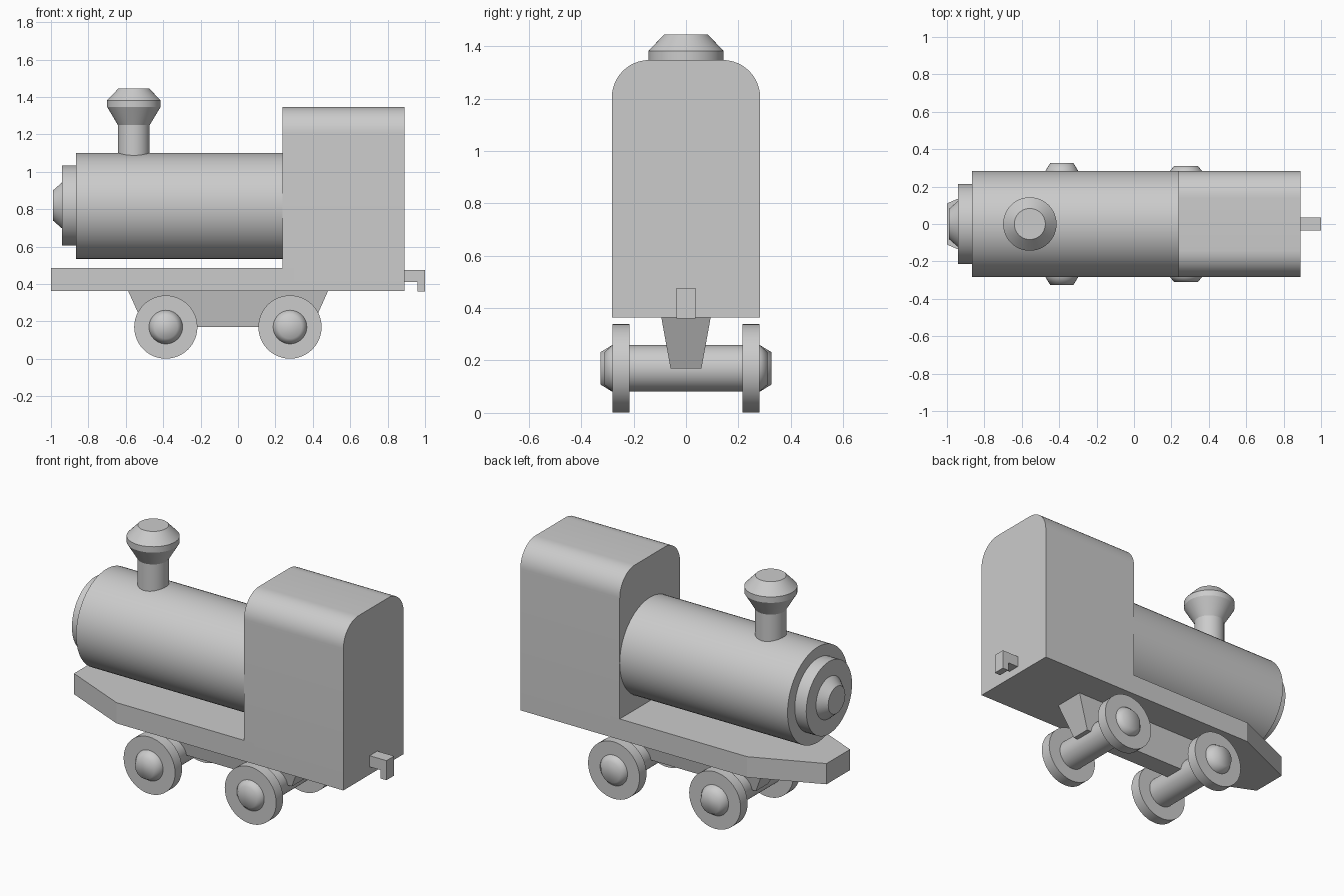
import bpy, bmesh, math
from mathutils import Matrix, Vector

if "Cube" in bpy.data.objects:
    bpy.data.objects.remove(bpy.data.objects["Cube"])

grey = bpy.data.materials.new("plain_grey")
grey.diffuse_color = (0.6, 0.6, 0.6, 1)
grey.use_nodes = True
grey.node_tree.nodes["Principled BSDF"].inputs["Base Color"].default_value = grey.diffuse_color

ROT = {"x": Matrix.Rotation(math.pi / 2, 4, 'Y'),
       "y": Matrix.Rotation(-math.pi / 2, 4, 'X'),
       "z": Matrix.Identity(4)}


def finish(name, bm, smooth=None):
    bmesh.ops.recalc_face_normals(bm, faces=bm.faces)
    mesh = bpy.data.meshes.new(name)
    bm.to_mesh(mesh)
    bm.free()
    mesh.materials.append(grey)
    ob = bpy.data.objects.new(name, mesh)
    bpy.context.collection.objects.link(ob)
    if smooth:
        bpy.ops.object.select_all(action='DESELECT')
        ob.select_set(True)
        bpy.context.view_layer.objects.active = ob
        bpy.ops.object.shade_smooth_by_angle(angle=math.radians(smooth))
    return ob


def lathe(name, profile, axis, origin, smooth=30, n=48):
    """Closed solid of revolution; profile is (radius, distance along axis)."""
    bm = bmesh.new()
    rings = []
    for r, h in profile:
        rings.append([bm.verts.new((r * math.cos(2 * math.pi * i / n),
                                    r * math.sin(2 * math.pi * i / n), h)) for i in range(n)])
    for a, b in zip(rings, rings[1:]):
        for i in range(n):
            j = (i + 1) % n
            bm.faces.new((a[i], a[j], b[j], b[i]))
    bm.faces.new(rings[0])
    bm.faces.new(rings[-1])
    bm.transform(Matrix.Translation(origin) @ ROT[axis])
    return finish(name, bm, smooth)


def prism(name, points, direction, smooth=None):
    """Extrude a flat outline of 3D points along a direction."""
    bm = bmesh.new()
    face = bm.faces.new([bm.verts.new(p) for p in points])
    new = bmesh.ops.extrude_face_region(bm, geom=[face], use_keep_orig=True)["geom"]
    bmesh.ops.translate(bm, vec=Vector(direction),
                        verts=[v for v in new if isinstance(v, bmesh.types.BMVert)])
    return finish(name, bm, smooth)


W = 0.283           # half width of the body
BASE = 0.364        # underside of the platform

# Platform with tapered nose
prism("platform", [(-1, -0.11, BASE), (-0.6, -W, BASE), (0.3, -W, BASE),
                   (0.3, W, BASE), (-0.6, W, BASE), (-1, 0.11, BASE)], (0, 0, 0.123))

# Cab with rounded roof corners
R = 0.143
outline = [(0.237, -W, BASE), (0.237, W, BASE)]
for cy, start in ((W - R, 0), (R - W, 90)):
    for k in range(13):
        a = math.radians(start + 90 * k / 12)
        outline.append((0.237, cy + R * math.cos(a), 1.347 - R + R * math.sin(a)))
prism("cab", outline, (0.653, 0, 0), 30)

# Boiler, smokebox door and nose cap
lathe("boiler", [(W, -0.865), (W, 0.26)], "x", (0, 0, 0.818), n=64)
lathe("smokebox_door", [(0.215, -0.94), (0.215, -0.85)], "x", (0, 0, 0.82))
lathe("nose_cap", [(0.08, -0.99), (0.128, -0.935)], "x", (0, 0, 0.82))

# Chimney
lathe("chimney", [(0.085, 1.0), (0.085, 1.25), (0.143, 1.347),
                  (0.143, 1.382), (0.083, 1.445)], "z", (-0.557, 0, 0))

# Tapered undercarriage
bm = bmesh.new()
lo = [bm.verts.new((x, y, 0.17)) for x, y in
      ((-0.5, -0.059), (0.395, -0.059), (0.395, 0.059), (-0.5, 0.059))]
hi = [bm.verts.new((x, y, BASE + 0.005)) for x, y in
      ((-0.59, -0.095), (0.484, -0.095), (0.484, 0.095), (-0.59, 0.095))]
bm.faces.new(lo)
bm.faces.new(hi)
for i in range(4):
    j = (i + 1) % 4
    bm.faces.new((lo[i], lo[j], hi[j], hi[i]))
finish("undercarriage", bm)

# Axles with domed ends, and wheels
for label, x, end in (("front", -0.386, 0.326), ("rear", 0.278, 0.311)):
    centre = (x, 0, 0.17)
    lathe(label + "_axle", [(0.089, -0.25), (0.089, 0.25)], "y", centre)
    for side, s in (("right", -1), ("left", 1)):
        lathe(f"{label}_{side}_wheel", [(0.169, s * 0.215), (0.169, s * 0.28)], "y", centre)
        lathe(f"{label}_{side}_hub", [(0.09, s * 0.27), (0.09, s * 0.28), (0.062, s * end)],
              "y", centre, smooth=80)

# Rear coupling hook
prism("coupling_hook", [(x, -0.036, z) for x, z in
      ((0.87, 0.41), (0.96, 0.41), (0.96, 0.36), (1, 0.36), (1, 0.476), (0.87, 0.476))],
      (0, 0.072, 0))
